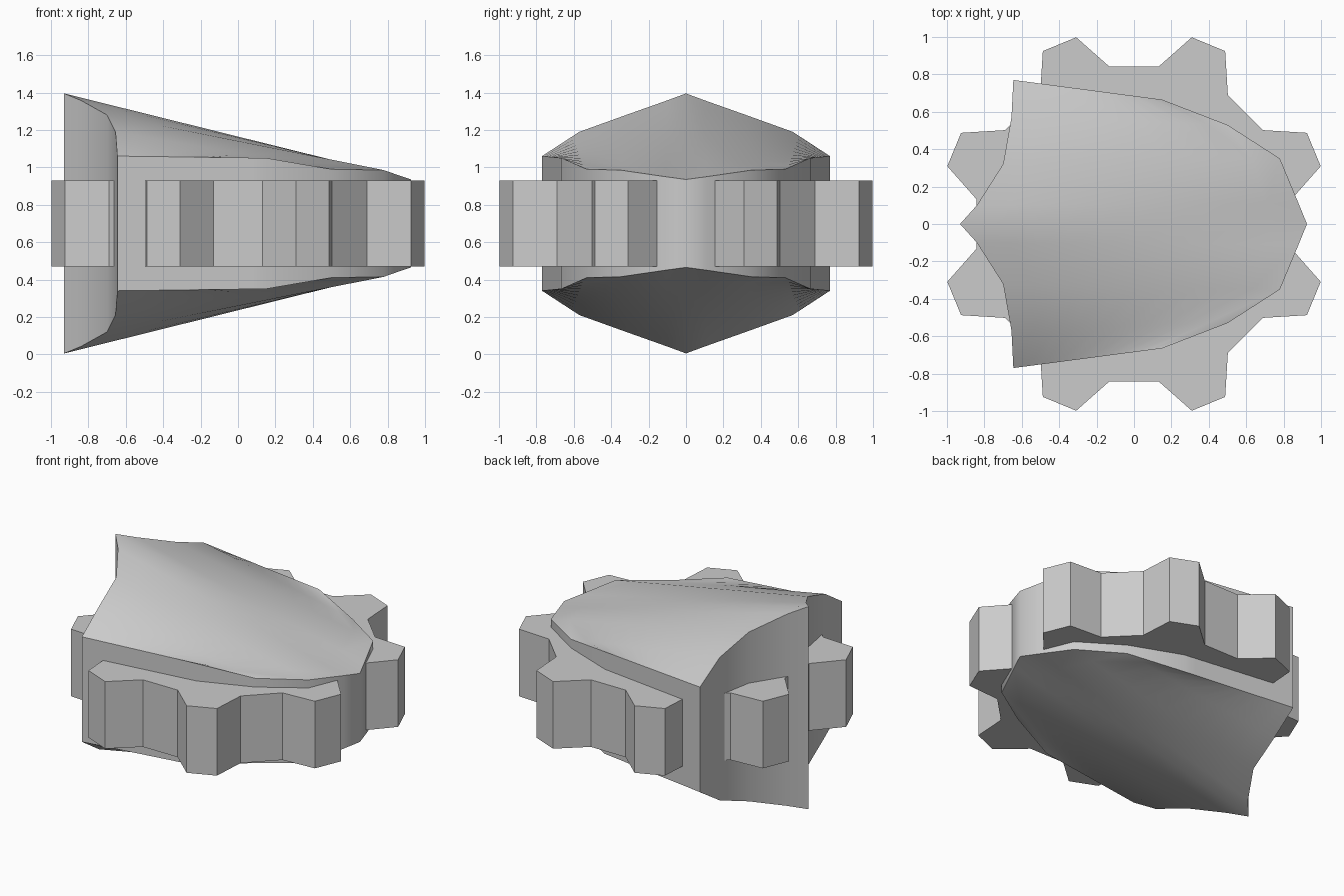
import bpy, bmesh
from math import cos, sin, radians
from mathutils import Vector

cube = bpy.data.objects.get("Cube")
if cube:
    bpy.data.objects.remove(cube)

MID_Z = 0.7      # symmetry plane between upper and lower halves
STEPS = 10       # divisions along the wedge

grey = bpy.data.materials.new("light_grey")
grey.use_nodes = True
colour = (0.6, 0.6, 0.6, 1)
grey.diffuse_color = colour
grey.node_tree.nodes["Principled BSDF"].inputs["Base Color"].default_value = colour


def finish(name, bm):
    bmesh.ops.recalc_face_normals(bm, faces=bm.faces)
    mesh = bpy.data.meshes.new(name)
    bm.to_mesh(mesh)
    bm.free()
    mesh.materials.append(grey)
    obj = bpy.data.objects.new(name, mesh)
    bpy.context.collection.objects.link(obj)
    return obj


# Gear ring: eight tapered teeth, extruded upward
bm = bmesh.new()
outline = []
for k in range(8):
    for radius, angle in ((0.852, -8.9), (0.852, 8.9), (1.045, 17.2), (1.045, 27.8)):
        a = radians(45 * k + angle)
        outline.append(bm.verts.new((radius * cos(a), radius * sin(a), 0.47)))
base = bm.faces.new(outline)
top = bmesh.ops.extrude_face_region(bm, geom=[base], use_keep_orig=True)
bmesh.ops.translate(bm, vec=(0, 0, 0.46),
                    verts=[g for g in top["geom"] if isinstance(g, bmesh.types.BMVert)])
finish("gear", bm)

# Wedge body: ruled between a tall concave tail edge and a low rounded nose edge
tail = [(-0.93, 0, 1.395), (-0.84, 0.1, 1.358), (-0.7, 0.32, 1.28),
        (-0.655, 0.57, 1.19), (-0.645, 0.77, 1.06)]
nose = [(0.925, 0, 0.935), (0.88, 0.11, 0.95), (0.78, 0.35, 0.985),
        (0.5, 0.53, 0.99), (0.15, 0.665, 1.05)]


def both_sides(half):
    return [Vector((x, -y, z)) for x, y, z in reversed(half[1:])] + [Vector(p) for p in half]


bm = bmesh.new()
upper, lower = [], []
for start, end in zip(both_sides(tail), both_sides(nose)):
    points = [start.lerp(end, i / STEPS) for i in range(STEPS + 1)]
    upper.append([bm.verts.new(p) for p in points])
    lower.append([bm.verts.new((p.x, p.y, 2 * MID_Z - p.z)) for p in points])

# Upper and lower skins
for grid in (upper, lower):
    for a, b in zip(grid, grid[1:]):
        for i in range(STEPS):
            bm.faces.new((a[i], a[i + 1], b[i + 1], b[i]))


# Upright walls around the rim
def rim(grid):
    return (grid[0] + [row[-1] for row in grid[1:]]
            + grid[-1][-2::-1] + [row[0] for row in grid[-2:0:-1]])


high, low = rim(upper), rim(lower)
for i in range(len(high)):
    bm.faces.new((high[i - 1], high[i], low[i], low[i - 1]))
body = finish("wedge_body", bm)

bpy.ops.object.select_all(action="DESELECT")
body.select_set(True)
bpy.context.view_layer.objects.active = body
bpy.ops.object.shade_smooth_by_angle(angle=radians(50))
